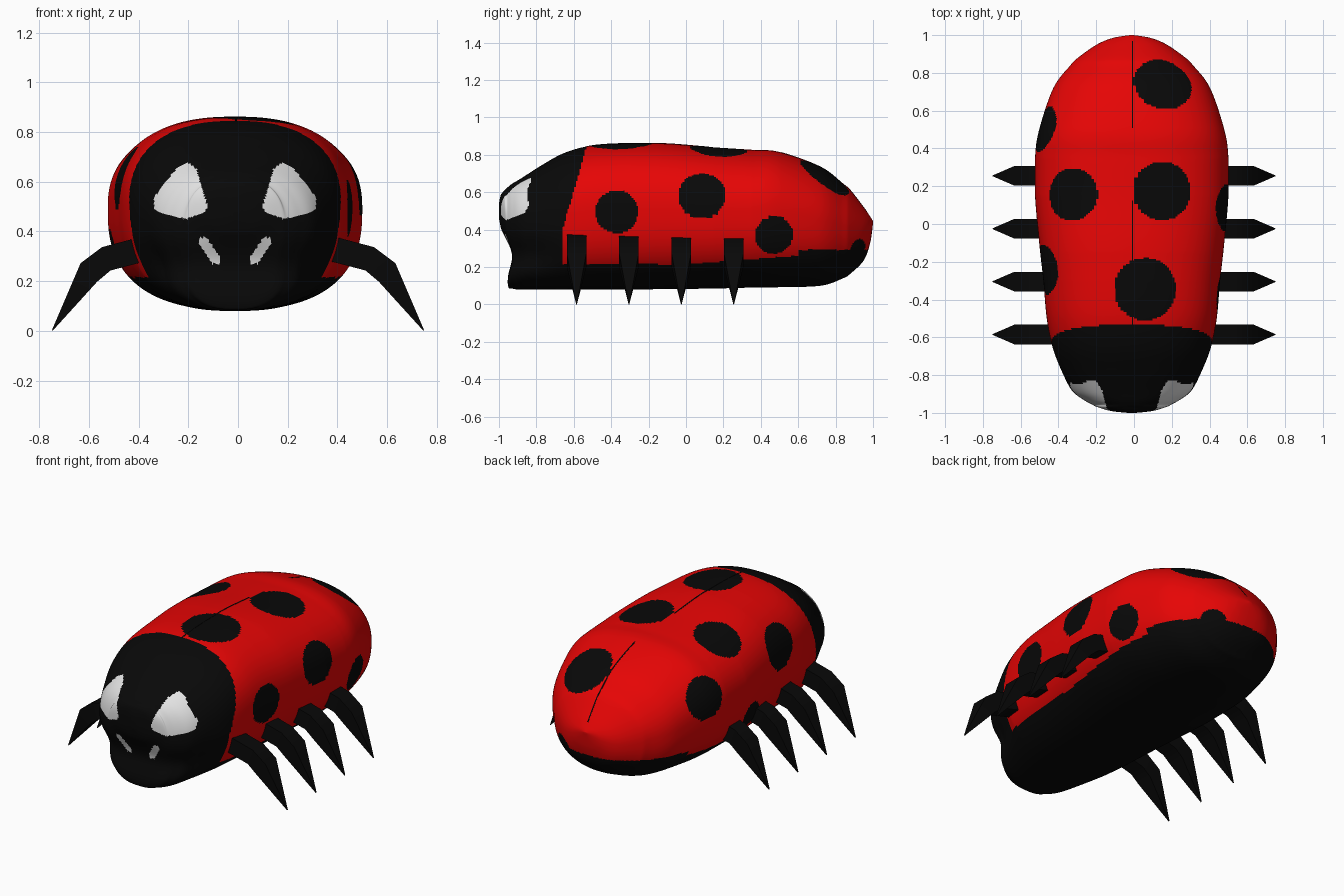
import bpy, bmesh, math
from mathutils import Vector

if "Cube" in bpy.data.objects:
    bpy.data.objects.remove(bpy.data.objects["Cube"])


def material(name, rgb):
    m = bpy.data.materials.new(name)
    m.diffuse_color = (*rgb, 1)
    m.use_nodes = True
    m.node_tree.nodes["Principled BSDF"].inputs["Base Color"].default_value = m.diffuse_color
    return m


BLACK = material("black", (0.0025, 0.0025, 0.0025))
RED = material("red", (0.79, 0.0015, 0.0015))
WHITE = material("white", (0.77, 0.77, 0.77))
CX = -0.012          # the shell sits slightly off centre


def make_object(name, bm, mats):
    bmesh.ops.recalc_face_normals(bm, faces=bm.faces)
    me = bpy.data.meshes.new(name)
    bm.to_mesh(me)
    bm.free()
    for m in mats:
        me.materials.append(m)
    ob = bpy.data.objects.new(name, me)
    bpy.context.collection.objects.link(ob)
    return ob


def smooth(ob, angle):
    bpy.ops.object.select_all(action='DESELECT')
    ob.select_set(True)
    bpy.context.view_layer.objects.active = ob
    bpy.ops.object.shade_smooth_by_angle(angle=math.radians(angle))


def loft(bm, rings):
    loops = [[bm.verts.new(p) for p in ring] for ring in rings]
    n = len(loops[0])
    for a, b in zip(loops, loops[1:]):
        for i in range(n):
            j = (i + 1) % n
            bm.faces.new((a[i], a[j], b[j], b[i]))
    bm.faces.new(loops[0])
    bm.faces.new(loops[-1])


# Body stations: y, top z, bottom z, half width
STATIONS = [
    (-1.0, .54, .46, .02), (-.99, .585, .40, .11), (-.97, .61, .32, .18),
    (-.955, .625, .11, .215), (-.93, .645, .085, .26), (-.88, .675, .08, .32),
    (-.77, .745, .08, .375), (-.65, .81, .08, .42), (-.5, .85, .08, .45),
    (-.3, .862, .08, .468), (-.1, .86, .082, .49), (.15, .84, .085, .512),
    (.35, .827, .09, .512), (.5, .815, .092, .49), (.72, .735, .10, .415),
    (.84, .645, .14, .325), (.88, .61, .165, .285), (.95, .52, .235, .185),
    (.985, .47, .33, .10), (1.0, .445, .435, .01)]


def refine(stations, step):
    """Smooth curve through the stations, without overshoot."""
    out = []
    for k in range(len(stations) - 1):
        p1, p2 = stations[k], stations[k + 1]
        p0 = stations[max(k - 1, 0)]
        p3 = stations[min(k + 2, len(stations) - 1)]
        count = max(1, math.ceil(max(abs(b - a) for a, b in zip(p1, p2)) / step))
        for s in range(count):
            t = s / count
            row = []
            for a, b, c, d in zip(p0, p1, p2, p3):
                v = b + .5 * t * (c - a + t * (2*a - 5*b + 4*c - d + t * (3*(b - c) + d - a)))
                row.append(min(max(v, min(b, c)), max(b, c)))
            out.append(row)
    return out + [list(stations[-1])]


def ramp(v, a, b):
    return min(max((v - a) / (b - a), 0), 1)


def section(y, top, bottom, hw, n=256):
    mid = bottom + .54 * (top - bottom)
    rear = ramp(y, .5, .9)
    pts = []
    for i in range(n):
        a = 2 * math.pi * (i + .5) / n
        c, s = math.cos(a), math.sin(a)
        # squarer below than above, rounder at the tail
        power = 2 / ((2.4 if s > 0 else 2.55) - .3 * rear)
        x = hw * math.copysign(abs(c) ** power, c)
        z = mid + (top - mid if s > 0 else mid - bottom) * math.copysign(abs(s) ** power, s)
        # undercut below the face
        dent = math.exp(-((z - .26) / .09) ** 2)
        x *= 1 - .13 * dent * ramp(y, -.62, -.82)
        pts.append((CX + x, y + .035 * dent * ramp(y, -.75, -.95), z))
    return pts


# Painted regions
SPOTS = [  # x, y, z, radius
    (.155, .745, .69, .157), (-.32, .155, .77, .14), (.15, .175, .83, .155),
    (.06, -.345, .86, .165), (-.47, .5, .585, .125), (-.46, -.24, .62, .135),
    (-.49, .08, .33, .085), (.45, -.37, .495, .115), (.49, .085, .585, .127),
    (.47, .47, .37, .103), (.2, .93, .27, .08)]
EYE = [(.19, .68), (.23, .66), (.325, .54), (.325, .485), (.2, .45),
       (.125, .475), (.11, .5), (.155, .65)]
NOSTRIL = [(.115, .375), (.145, .375), (.145, .35), (.09, .27), (.06, .265), (.06, .295)]


def inside(px, pz, poly):
    hit = False
    for (x1, z1), (x2, z2) in zip(poly, poly[1:] + poly[:1]):
        if (z1 > pz) != (z2 > pz) and px < x1 + (pz - z1) * (x2 - x1) / (z2 - z1):
            hit = not hit
    return hit


def paint(c):
    x, y, z = c
    if y < -.7:                                     # face, with eyes and nostrils
        m = abs(x - CX)
        return 2 if y < -.75 and (inside(m, z, EYE) or inside(m, z, NOSTRIL)) else 0
    if y < -.53 - .13 * ramp(z, .85, .40):          # head
        return 0
    rim = .215 + .045 * max(y, 0) / .6 if y < .6 else .292
    if z < rim:                                     # belly
        return 0
    if any((c - Vector(s[:3])).length < s[3] for s in SPOTS):
        return 0
    return 1


# Body
rows = refine(STATIONS, .0095)
bm = bmesh.new()
loft(bm, [section(*r) for r in rows])
for f in bm.faces:
    f.material_index = paint(f.calc_center_median())
smooth(make_object("body", bm, [BLACK, RED, WHITE]), 60)

# Wing seam: thin strips along the back
bm = bmesh.new()
for y0, y1 in ((-.54, .13), (.5, .97)):
    line = [(r[0], r[1]) for r in rows if y0 < r[0] < y1]
    loft(bm, [[(-.008 + sx * .0035, y, z + dz) for sx, dz in ((-1, -.004), (1, -.004), (1, .0015), (-1, .0015))]
              for y, z in line])
make_object("wing_seam", bm, [BLACK])

# Legs: bent square bars running to a point; x, z, half thickness, tilt in degrees
PATH = [(.34, .34, .05, -15), (.53, .29, .05, -20), (.60, .235, .05, -42), (.747, .002, .002, -58)]
for side, label in ((1, "right"), (-1, "left")):
    for k in range(4):
        y = -.585 + .28 * k
        rings = []
        for x, z, r, deg in PATH:
            d = math.radians(deg)
            rings.append([(side * (x - math.sin(d) * r * v), y + r * h * 1.04, z + math.cos(d) * r * v)
                          for h, v in ((-1, -1), (1, -1), (1, 1), (-1, 1))])
        bm = bmesh.new()
        loft(bm, rings)
        smooth(make_object(f"{label}_leg_{k + 1}", bm, [BLACK]), 50)
